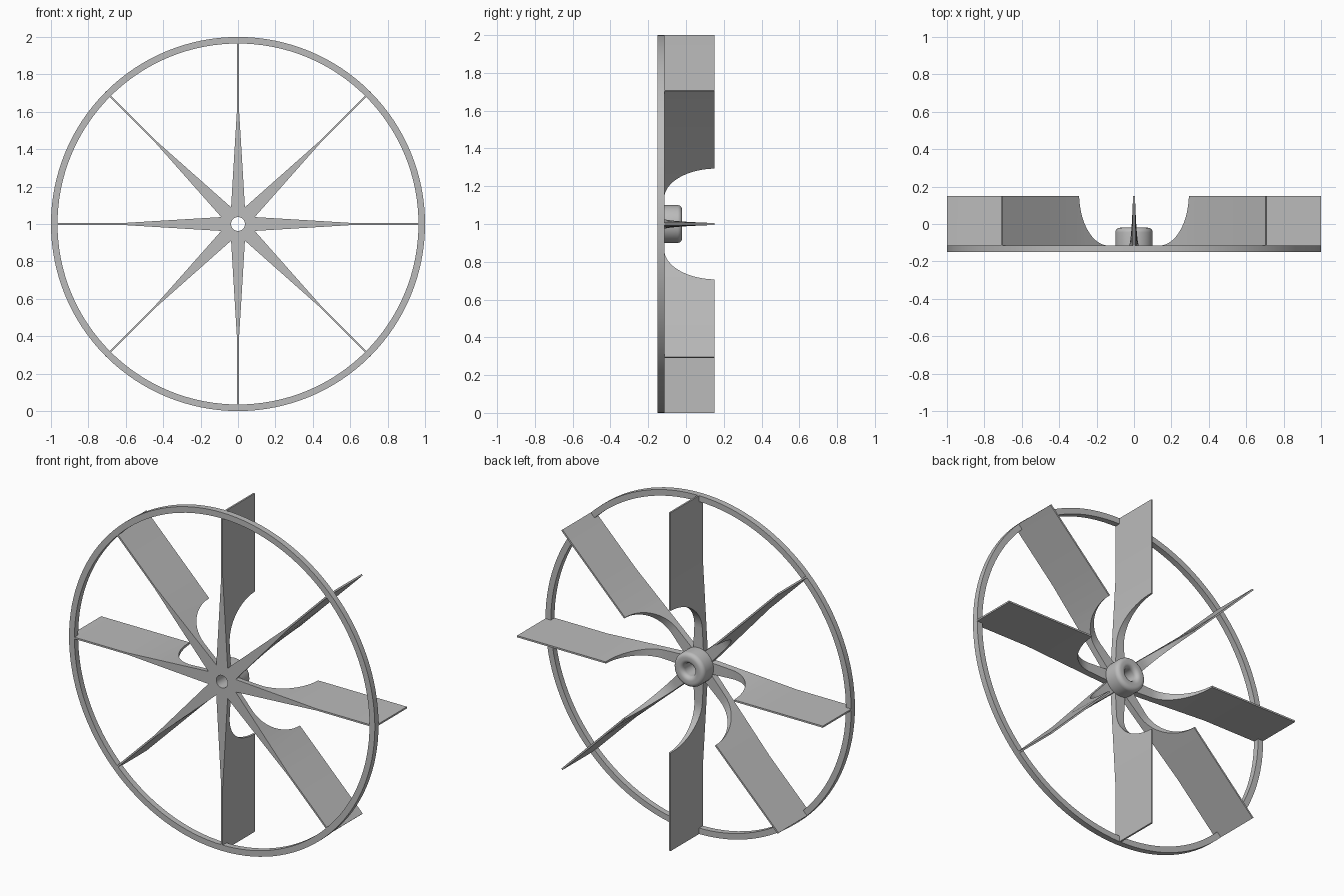
import bpy, bmesh, math
from mathutils import Matrix, Vector

cube = bpy.data.objects.get("Cube")
if cube:
    bpy.data.objects.remove(cube, do_unlink=True)

grey = bpy.data.materials.new("plain grey")
grey.use_nodes = True
colour = (0.5, 0.5, 0.5, 1)
grey.diffuse_color = colour
grey.node_tree.nodes["Principled BSDF"].inputs["Base Color"].default_value = colour

CENTRE = Vector((0, 0, 1))
FRONT, PLATE, BACK = -0.15, -0.115, 0.15
CUT_START, CUT_END, TAPER_END, RIM_IN = 0.22, 0.42, 0.62, 0.965
THIN = 0.005


def finish(bm, name):
    bmesh.ops.recalc_face_normals(bm, faces=bm.faces[:])
    mesh = bpy.data.meshes.new(name)
    bm.to_mesh(mesh)
    bm.free()
    mesh.materials.append(grey)
    obj = bpy.data.objects.new(name, mesh)
    bpy.context.collection.objects.link(obj)
    bpy.ops.object.select_all(action='DESELECT')
    obj.select_set(True)
    bpy.context.view_layer.objects.active = obj
    bpy.ops.object.shade_smooth_by_angle(angle=math.radians(30))
    return obj


def lathe(name, profile, steps):
    """Revolve a closed (radius, y) outline around the wheel axis."""
    bm = bmesh.new()
    verts = [bm.verts.new((r, y, 1)) for r, y in profile]
    edges = [bm.edges.new((v, verts[i - 1])) for i, v in enumerate(verts)]
    bmesh.ops.spin(bm, geom=verts + edges, cent=CENTRE, axis=(0, 1, 0),
                   angle=math.tau, steps=steps, use_merge=True)
    bmesh.ops.remove_doubles(bm, verts=bm.verts[:], dist=1e-5)
    return finish(bm, name)


def arc(cx, cy, radius, start, end, steps=6):
    angles = [math.radians(start + (end - start) * i / steps) for i in range(steps + 1)]
    return [(cx + radius * math.cos(a), cy + radius * math.sin(a)) for a in angles]


# Rim
lathe("rim", [(RIM_IN, FRONT), (1, FRONT), (1, PLATE), (RIM_IN, PLATE)], 128)

# Hub with a bored centre, rounded back edge and flared mouth
hub = [(0.037, FRONT), (0.092, FRONT), (0.092, PLATE), (0.1, PLATE)]
hub += arc(0.075, -0.045, 0.025, 0, 90)
hub += arc(0.062, -0.045, 0.025, 90, 180)
lathe("hub", hub, 48)


def back_edge(r):
    """Rear edge of a blade: low by the hub, elliptical scoop, then full depth."""
    if r <= CUT_START:
        return PLATE
    t = min((r - CUT_START) / (CUT_END - CUT_START), 1)
    return BACK - (BACK - PLATE) * math.sqrt(1 - t * t)


def half_width(r, y):
    """Wide at the front near the hub, thin at the back and towards the rim."""
    wedge = max(0, (TAPER_END - r) / (TAPER_END - 0.09)) * 0.032
    return THIN + wedge * (BACK - y) / (BACK - FRONT)


# Blades
scoop = [CUT_START + (CUT_END - CUT_START) * math.sin(math.pi / 2 * i / 16)
         for i in range(17)]
stations = [(r, FRONT) for r in [0.06, 0.14] + scoop + [0.5, TAPER_END, RIM_IN]]
stations += [(RIM_IN + 0.001, PLATE - 0.005), (1, PLATE - 0.005)]

for n in range(8):
    bm = bmesh.new()
    loops = []
    for r, low in stations:
        high = back_edge(r)
        a, b = half_width(r, low), half_width(r, high)
        corners = [(-a, low), (a, low), (b, high), (-b, high)]
        loops.append([bm.verts.new((x, y, r)) for x, y in corners])
    for p, q in zip(loops, loops[1:]):
        for i in range(4):
            j = (i + 1) % 4
            bm.faces.new((p[i], p[j], q[j], q[i]))
    bm.faces.new(loops[0])
    bm.faces.new(loops[-1])
    turn = Matrix.Translation(CENTRE) @ Matrix.Rotation(n * math.tau / 8, 4, 'Y')
    bm.transform(turn)
    finish(bm, f"blade_{n + 1}")
